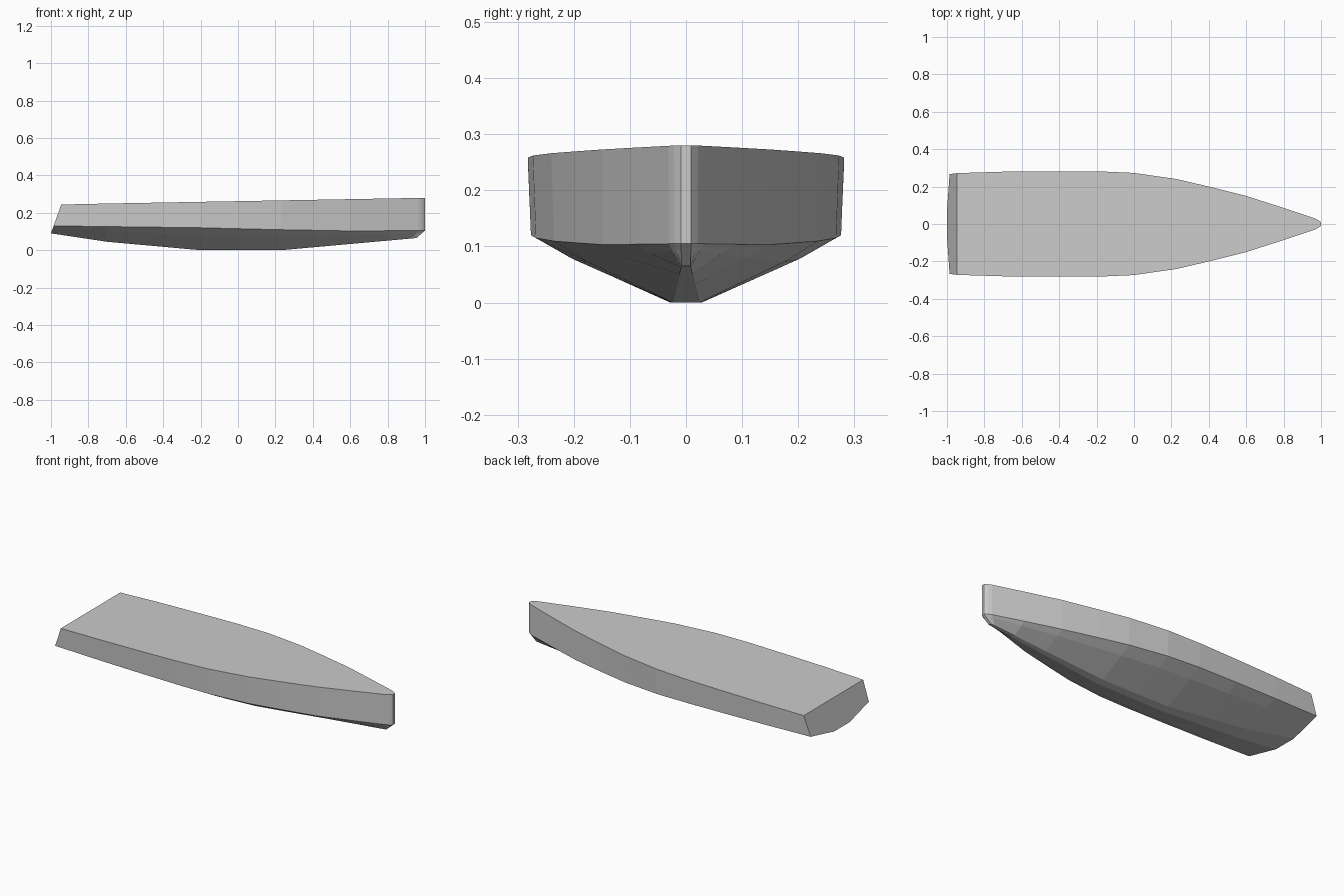
import bpy, bmesh

if "Cube" in bpy.data.objects:
    bpy.data.objects.remove(bpy.data.objects["Cube"])


def interp(table, x):
    """Piecewise linear lookup in a list of (x, value) pairs."""
    if x <= table[0][0]:
        return table[0][1]
    for (x0, v0), (x1, v1) in zip(table, table[1:]):
        if x <= x1:
            return v0 + (v1 - v0) * (x - x0) / (x1 - x0)
    return table[-1][1]


# Hull lines along the length
half_beam = [(-1, .272), (-.6, .282), (-.2, .282), (0, .273), (.2, .247),
             (.4, .2), (.6, .15), (.8, .086), (.965, .031), (.985, .021), (1, .009)]
chine_z = [(-1, .13), (-.2, .12), (.2, .11), (.6, .103), (1, .105)]
keel_z = [(-1, .09), (-.7, .045), (-.2, 0), (.23, 0), (.955, .065)]
keel_half = [(-1, .07), (-.7, .05), (-.2, .028), (.23, .024), (.955, .008)]
bilge_sag = [(-1, 0), (-.5, .006), (.3, .006), (1, 0)]
stations = [-1, -.7, -.45, -.2, 0, .23, .4, .6, .8, .965, .985, 1]


def section(x):
    """Half section from keel edge over bilge and chine to the deck edge."""
    kx = x - .045 * max(0, (x - .8) / .2)      # stem foot is cut back
    b = interp(half_beam, x)
    keel = (kx, min(interp(keel_half, kx), b), interp(keel_z, kx))
    chine = (x, b * .98, interp(chine_z, x))
    bilge = [k + .72 * (c - k) for k, c in zip(keel, chine)]
    bilge[2] -= interp(bilge_sag, x)
    deck = (x, b, .245 + .018 * (x + .945))
    pts = [keel, bilge, chine, deck]
    if x == -1:                                # raked transom
        pts = [(-1 + (z - .09) * .355, y, z) for _, y, z in pts]
    return pts


# Hull shell, lofted from full mirrored sections
bm = bmesh.new()
loops = []
for x in stations:
    half = section(x)
    pts = [(a, -y, z) for a, y, z in reversed(half)] + list(half)
    loops.append([bm.verts.new(p) for p in pts])
for a, b in zip(loops, loops[1:]):
    for i in range(len(a) - 1):
        bm.faces.new((a[i], a[i + 1], b[i + 1], b[i]))

# Transom, stem and deck
bm.faces.new(loops[0])
for i in range(3):
    e = loops[-1]
    bm.faces.new((e[i], e[i + 1], e[6 - i], e[7 - i]))
bm.faces.new([l[0] for l in loops] + [l[-1] for l in reversed(loops)])
bmesh.ops.recalc_face_normals(bm, faces=bm.faces)

mesh = bpy.data.meshes.new("boat_hull")
bm.to_mesh(mesh)
bm.free()
bpy.context.collection.objects.link(bpy.data.objects.new("boat_hull", mesh))
